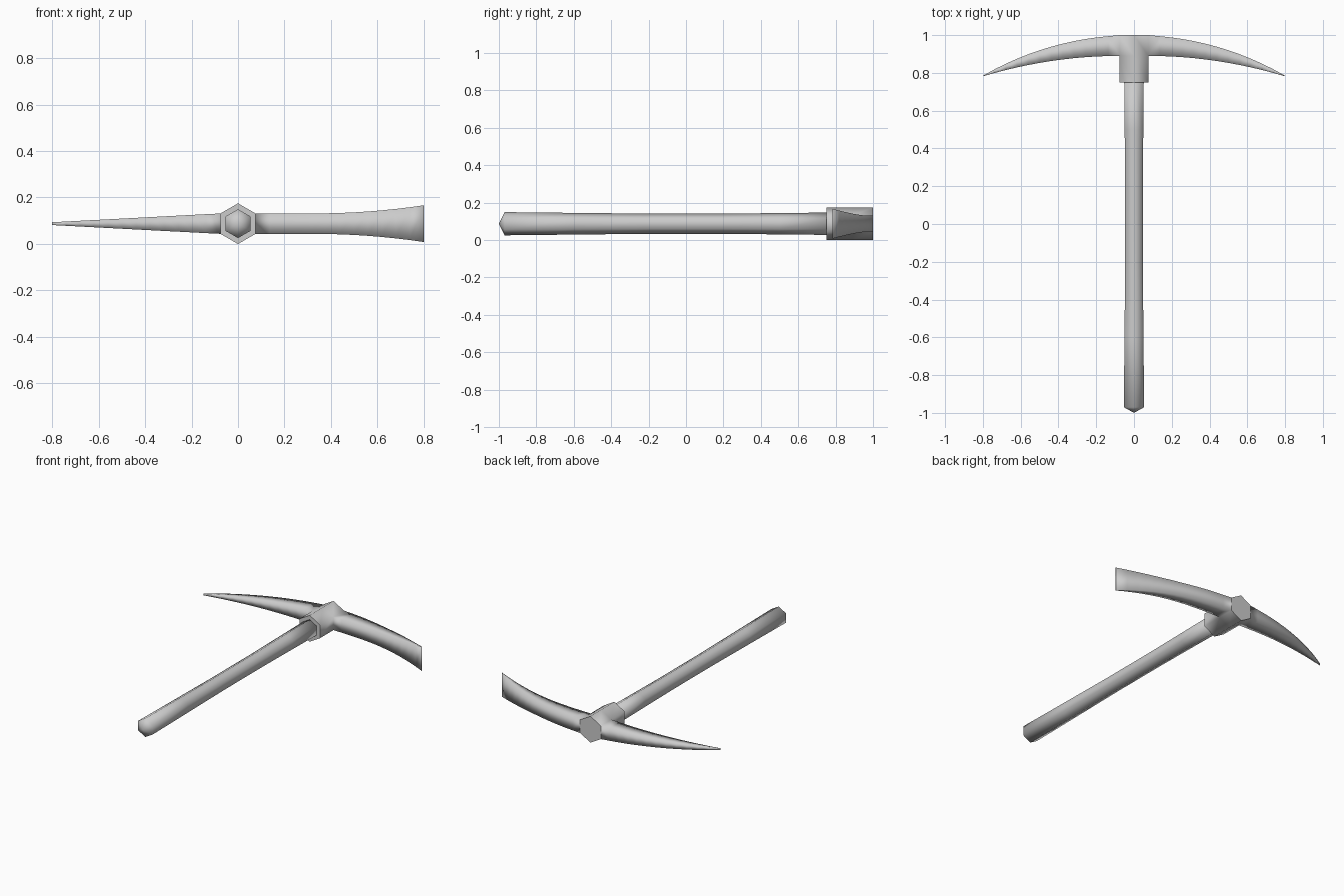
import bpy, bmesh
from math import cos, sin, radians, sqrt

if "Cube" in bpy.data.objects:
    bpy.data.objects.remove(bpy.data.objects["Cube"])

CZ = 0.0875      # height of the tool's axis
COLLAR = 0.0875  # collar radius
FACE_X = COLLAR * cos(radians(30))
STEPS = 12


def hex_ring(bm, r, y):
    """Hexagon around the y axis with a corner pointing up."""
    return [bm.verts.new((r * cos(radians(30 + 60 * k)), y, CZ + r * sin(radians(30 + 60 * k))))
            for k in range(6)]


def bridge(bm, a, b, skip=()):
    n = len(a)
    for k in range(n):
        if k not in skip:
            bm.faces.new((a[k], a[(k + 1) % n], b[(k + 1) % n], b[k]))


def finish(bm, name):
    bmesh.ops.recalc_face_normals(bm, faces=bm.faces)
    for f in bm.faces:
        f.smooth = True
    mesh = bpy.data.meshes.new(name)
    bm.to_mesh(mesh)
    bm.free()
    obj = bpy.data.objects.new(name, mesh)
    bpy.context.collection.objects.link(obj)
    return obj


# Handle: six-sided shaft, slimmer in the middle, blunt pointed butt
bm = bmesh.new()
profile = [(-0.97, 0.062), (-0.6, 0.058), (-0.2, 0.054), (0.2, 0.054), (0.5, 0.057), (0.78, 0.06)]
rings = [hex_ring(bm, r, y) for y, r in profile]
for a, b in zip(rings, rings[1:]):
    bridge(bm, a, b)
tip = bm.verts.new((0, -1, CZ))
for k in range(6):
    bm.faces.new((rings[0][k], rings[0][(k + 1) % 6], tip))
bm.faces.new(rings[-1])
finish(bm, "handle")

# Head: hexagonal collar with an arm drawn out of each side face
bm = bmesh.new()
front, mid, back = [hex_ring(bm, COLLAR, y) for y in (0.75, 0.89, 1.0)]
bm.faces.new(front)
bm.faces.new(back)
bridge(bm, front, mid)
bridge(bm, mid, back, skip=(2, 5))


def pick_height(t):
    return 0.044 - 0.038 * t


def blade_height(t):
    return 0.044 + 0.035 * max(0, (t - 0.35) / 0.65) ** 2


def arm(side, root, half_height):
    prev = root
    for i in range(1, STEPS + 1):
        t = i / STEPS
        x = FACE_X + (0.8 - FACE_X) * t
        outer = 1 - (1.595 - sqrt(1.595 ** 2 - x * x))
        inner = 0.89 - 0.108 * t * t
        h = half_height(t)
        ring = [bm.verts.new((side * x, y, CZ + z))
                for y, z in ((inner, -h), (inner, h), (outer, h), (outer, -h))]
        bridge(bm, prev, ring)
        prev = ring
    bm.faces.new(prev)


arm(1, [mid[5], mid[0], back[0], back[5]], blade_height)
arm(-1, [mid[3], mid[2], back[2], back[3]], pick_height)

# Keep the collar's end rims crisp
bm.edges.ensure_lookup_table()
for e in bm.edges:
    ys = {round(v.co.y, 3) for v in e.verts}
    if ys == {0.75} or (ys == {1.0} and all(abs(v.co.x) < 0.08 for v in e.verts)):
        e.smooth = False
finish(bm, "pick_head")
